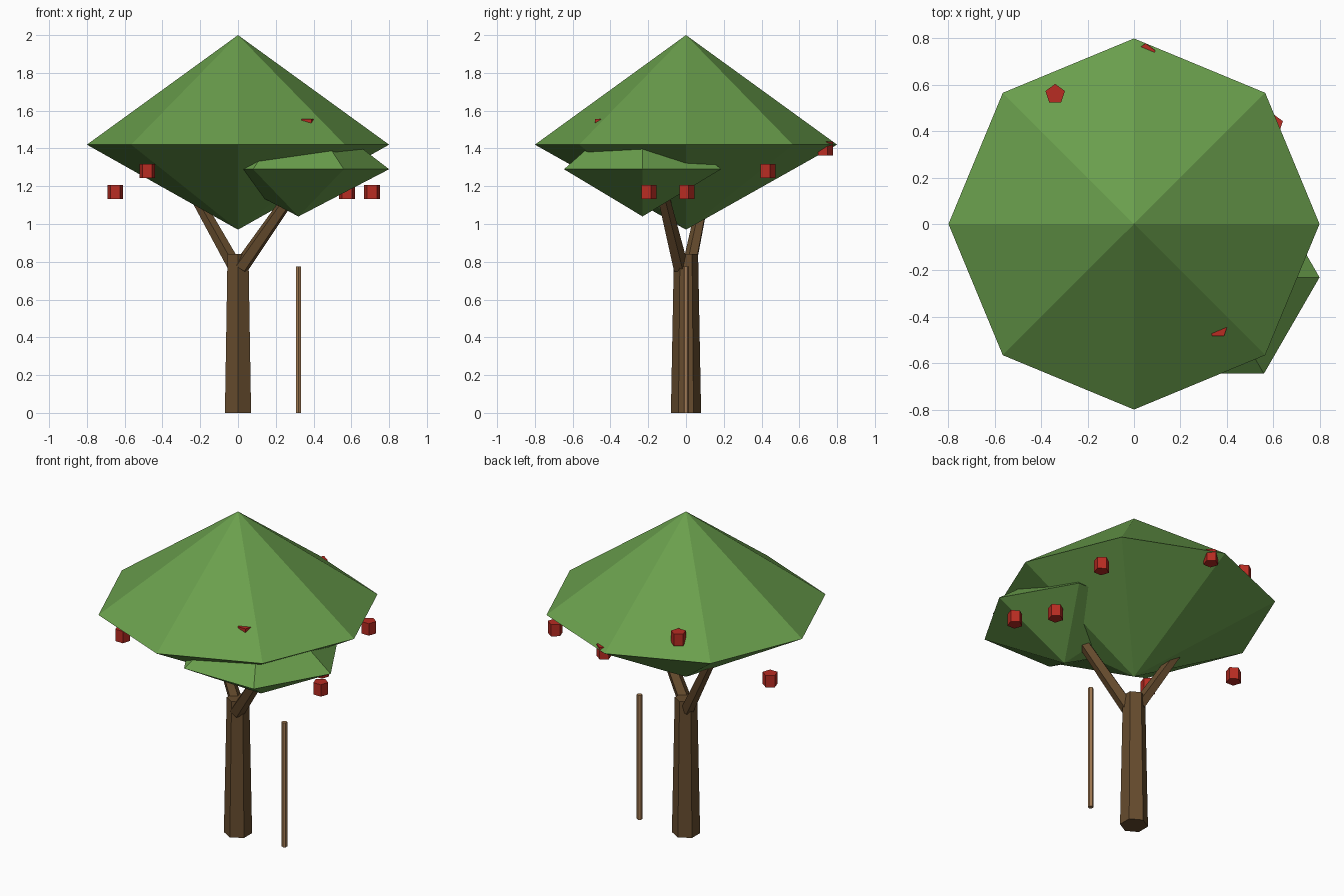
import bpy
import bmesh
import math
from mathutils import Vector

cube = bpy.data.objects.get("Cube")
if cube:
    bpy.data.objects.remove(cube, do_unlink=True)


def make_material(name, rgb):
    mat = bpy.data.materials.new(name)
    mat.use_nodes = True
    color = (*rgb, 1.0)
    mat.diffuse_color = color
    bsdf = next(n for n in mat.node_tree.nodes if n.type == 'BSDF_PRINCIPLED')
    bsdf.inputs["Base Color"].default_value = color
    return mat


LEAF = make_material("leaf green", (0.144, 0.347, 0.073))
BARK = make_material("dark bark", (0.133, 0.072, 0.027))
WOOD = make_material("light wood", (0.36, 0.195, 0.085))
RED = make_material("fruit red", (0.48, 0.025, 0.016))


def ring_solid(name, sides, rings, mat, location=(0, 0, 0), turn=0.0, axis=None):
    """Stack (radius, height) rings into a flat-faced solid; radius 0 is a point."""
    bm = bmesh.new()
    loops = []
    for radius, z in rings:
        count = sides if radius else 1
        angles = [math.tau * i / sides + math.pi / 2 + turn for i in range(count)]
        loops.append([bm.verts.new((radius * math.cos(a), radius * math.sin(a), z))
                      for a in angles])
    for low, high in zip(loops, loops[1:]):
        for i in range(sides):
            j = (i + 1) % sides
            corners = [low[i % len(low)], low[j % len(low)],
                       high[j % len(high)], high[i % len(high)]]
            bm.faces.new(list(dict.fromkeys(corners)))
    for cap in (loops[0], loops[-1]):
        if len(cap) > 1:
            bm.faces.new(cap)
    bmesh.ops.recalc_face_normals(bm, faces=bm.faces)
    mesh = bpy.data.meshes.new(name)
    bm.to_mesh(mesh)
    bm.free()
    mesh.materials.append(mat)
    obj = bpy.data.objects.new(name, mesh)
    obj.location = location
    if axis is not None:
        obj.rotation_mode = 'QUATERNION'
        obj.rotation_quaternion = axis.to_track_quat('Z', 'Y')
    bpy.context.collection.objects.link(obj)
    return obj


def branch(name, start, end, r_start, r_end):
    axis = Vector(end) - Vector(start)
    ring_solid(name, 5, [(r_start, 0), (r_end, axis.length)], BARK, start, axis=axis)


# Trunk and the two forked branches
ring_solid("trunk", 6, [(0.08, 0), (0.064, 0.84)], BARK)
branch("left_branch", (0.015, -0.03, 0.77), (0.30, -0.13, 1.18), 0.043, 0.033)
branch("right_branch", (-0.02, 0.02, 0.78), (-0.25, 0.105, 1.19), 0.039, 0.030)

# Free-standing support post
ring_solid("support_post", 6, [(0.016, 0), (0.016, 0.775)], WOOD, (0.32, 0, 0))

# Leaf masses: faceted double cones
ring_solid("main_canopy", 8, [(0, 0.97), (0.8, 1.42), (0, 2.0)], LEAF)
ring_solid("side_canopy", 6, [(0, 1.04), (0.48, 1.29), (0, 1.66)], LEAF,
           (0.32, -0.23, 0), turn=math.pi / 6)

# Five-sided fruits
fruit_spots = [
    (0.363, -0.447, 1.52), (0.60, 0.43, 1.28), (0.05, 0.735, 1.40),
    (-0.34, 0.56, 1.52), (-0.65, 0.10, 1.17), (-0.48, -0.45, 1.28),
    (0.71, -0.20, 1.17), (0.577, 0.0, 1.17),
]
for i, spot in enumerate(fruit_spots, 1):
    ring_solid(f"fruit_{i}", 5, [(0.044, -0.037), (0.044, 0.037)], RED, spot)
